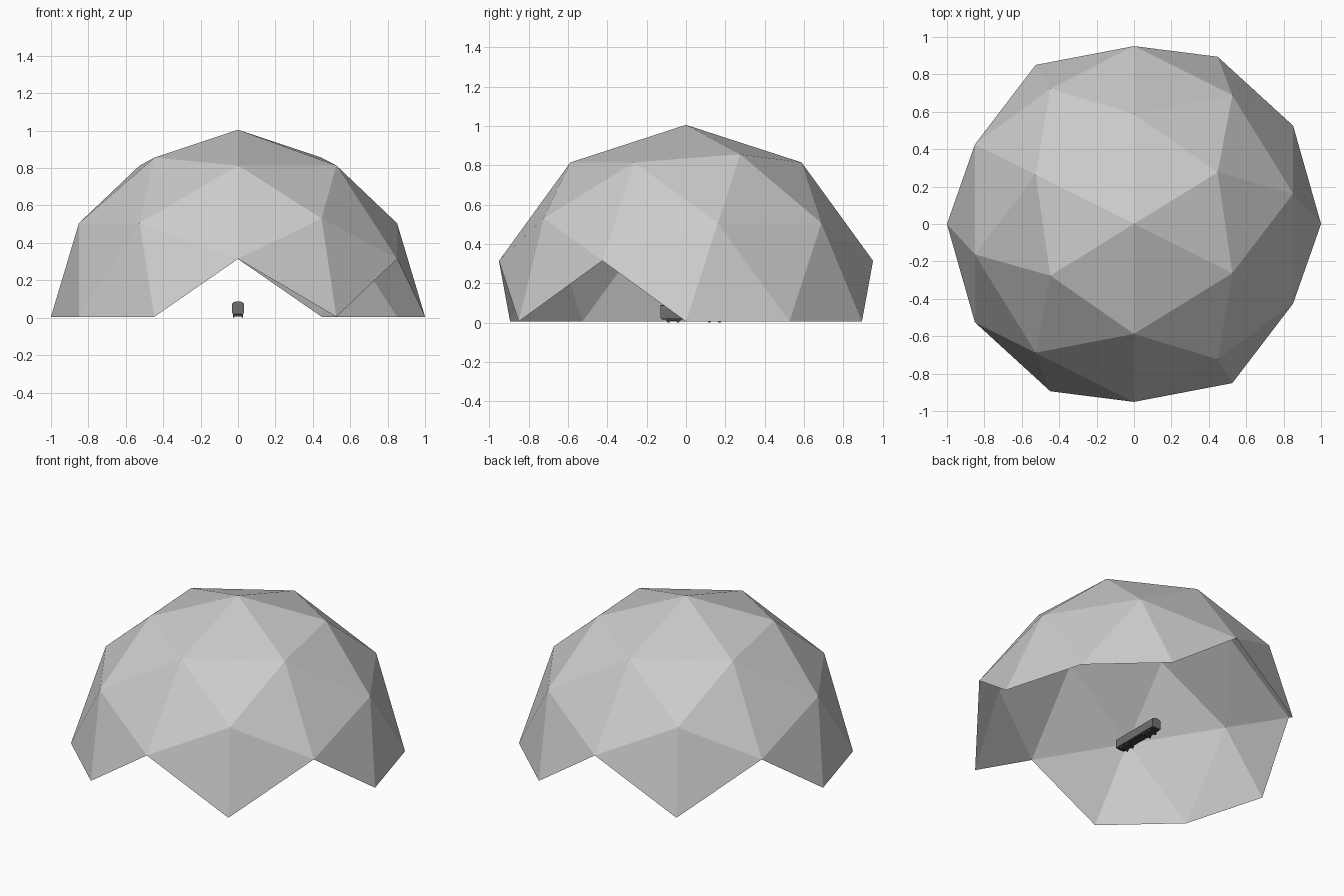
import bpy, bmesh, math
from mathutils import Matrix, Vector

cube = bpy.data.objects.get("Cube")
if cube:
    bpy.data.objects.remove(cube, do_unlink=True)


def material(name, grey):
    m = bpy.data.materials.new(name)
    m.use_nodes = True
    colour = (grey, grey, grey, 1)
    m.diffuse_color = colour
    m.node_tree.nodes["Principled BSDF"].inputs["Base Color"].default_value = colour
    return m


SHELL = material("pale grey", 0.6)
BODY = material("dark grey", 0.16)
UNDER = material("charcoal", 0.05)


def finish(bm, name, mat):
    mesh = bpy.data.meshes.new(name)
    bm.to_mesh(mesh)
    bm.free()
    mesh.materials.append(mat)
    obj = bpy.data.objects.new(name, mesh)
    bpy.context.collection.objects.link(obj)
    return obj


def box(name, mat, centre, size):
    bm = bmesh.new()
    bmesh.ops.create_cube(bm, size=1)
    bmesh.ops.scale(bm, vec=size, verts=bm.verts)
    bmesh.ops.translate(bm, vec=centre, verts=bm.verts)
    return finish(bm, name, mat)


# Geodesic dome: icosahedron with an edge on top, split once onto the sphere
LIFT = 0.005
phi = (1 + math.sqrt(5)) / 2
bm = bmesh.new()
for s in (-1, 1):
    for t in (-phi, phi):
        for co in ((s, 0, t), (t, s, 0), (0, t, s)):
            bm.verts.new(co)
bmesh.ops.convex_hull(bm, input=bm.verts)
bmesh.ops.subdivide_edges(bm, edges=bm.edges[:], cuts=1, use_grid_fill=True)
for v in bm.verts:
    v.co.normalize()
bmesh.ops.rotate(bm, verts=bm.verts, matrix=Matrix.Rotation(math.atan(1 / phi), 3, "Z"))
bmesh.ops.delete(bm, geom=[v for v in bm.verts if v.co.z < -0.01], context="VERTS")

# Four triangular entrances at ground level
peaks = [Vector((s * x, s * y, 0.31)) for s in (-1, 1) for x, y in ((0, 0.95), (-0.85, 0.43))]


def is_entrance(face):
    ground = [v for v in face.verts if v.co.z < 0.01]
    return len(ground) == 2 and any((v.co - p).length < 0.05 for v in face.verts for p in peaks)


bmesh.ops.delete(bm, geom=[f for f in bm.faces if is_entrance(f)], context="FACES")
bmesh.ops.recalc_face_normals(bm, faces=bm.faces)
if sum(f.normal.dot(f.calc_center_median()) for f in bm.faces) < 0:
    bmesh.ops.reverse_faces(bm, faces=bm.faces)
bmesh.ops.translate(bm, vec=(0, 0, LIFT), verts=bm.verts)
finish(bm, "dome_shell", SHELL)

# Carriage body: arched cross-section swept along y
FRONT, BACK = -0.13, 0.21
MID = (FRONT + BACK) / 2
HALF, FLOOR, EAVES, RISE = 0.032, 0.022, 0.072, 0.016
section = [(-HALF, FLOOR), (HALF, FLOOR)]
section += [(HALF * math.cos(a), EAVES + RISE * math.sin(a))
            for a in (math.pi * i / 8 for i in range(9))]
bm = bmesh.new()
end = bm.faces.new([bm.verts.new((x, FRONT, z)) for x, z in section])
sweep = bmesh.ops.extrude_face_region(bm, geom=[end], use_keep_orig=True)
moved = [g for g in sweep["geom"] if isinstance(g, bmesh.types.BMVert)]
bmesh.ops.translate(bm, vec=(0, BACK - FRONT, 0), verts=moved)
bmesh.ops.recalc_face_normals(bm, faces=bm.faces)
finish(bm, "carriage_body", BODY)

# Underframe, bogies and wheels
box("underframe", UNDER, (0, MID, 0.019), (0.05, BACK - FRONT - 0.01, 0.008))
for end_name, side in (("front", -1), ("back", 1)):
    centre = MID + side * 0.105
    box(end_name + "_bogie", UNDER, (0, centre, 0.012), (0.04, 0.075, 0.01))
    for i, dy in enumerate((-0.025, 0.025)):
        for label, x in (("right", -0.022), ("left", 0.022)):
            bm = bmesh.new()
            bmesh.ops.create_cone(bm, cap_ends=True, segments=12, radius1=0.01,
                                  radius2=0.01, depth=0.008)
            bmesh.ops.rotate(bm, verts=bm.verts, matrix=Matrix.Rotation(math.pi / 2, 3, "Y"))
            bmesh.ops.translate(bm, vec=(x, centre + dy, 0.01), verts=bm.verts)
            finish(bm, f"{end_name}_{label}_wheel_{i + 1}", UNDER)
